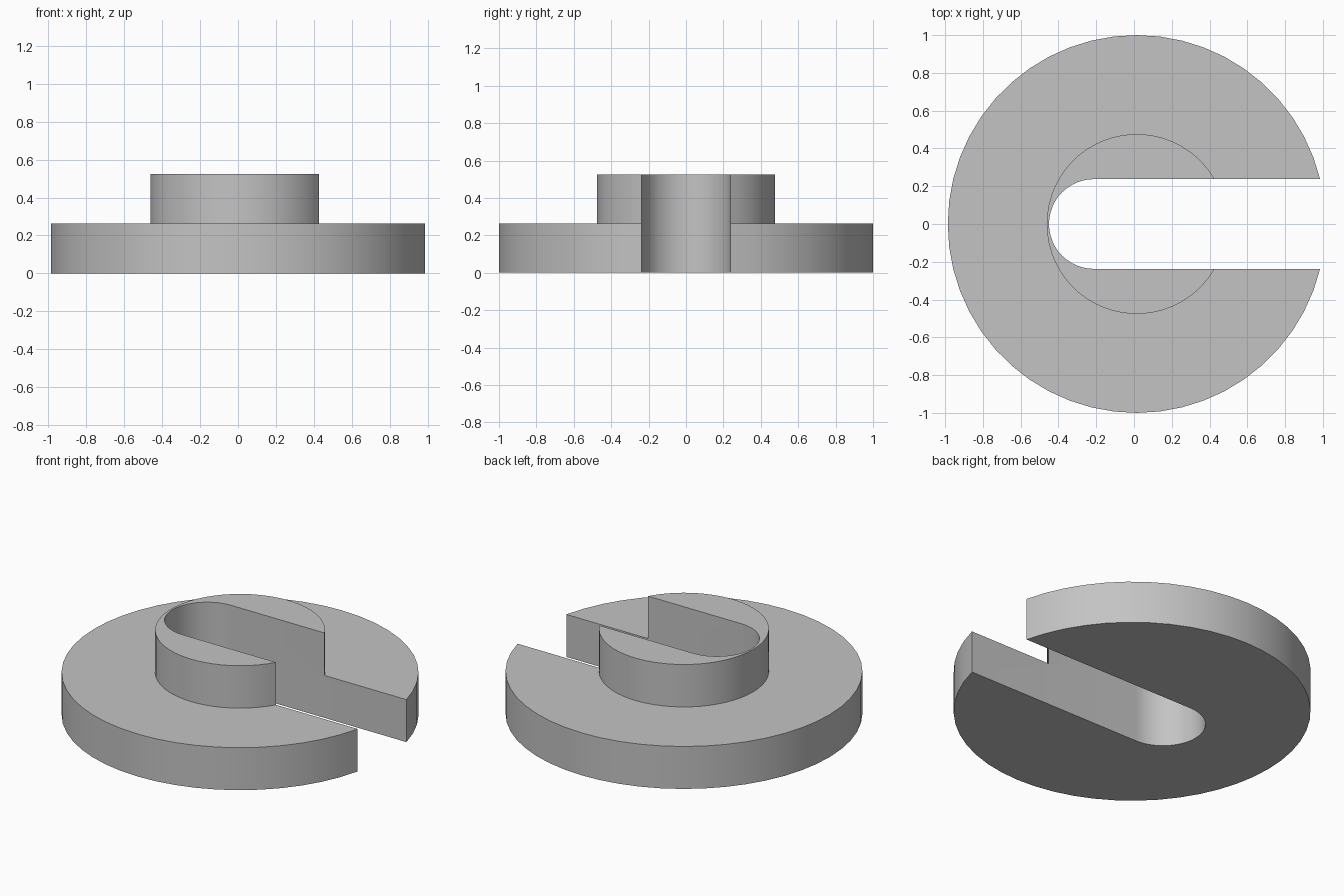
import bpy
import bmesh
from math import asin, cos, pi, radians, sin

if "Cube" in bpy.data.objects:
    bpy.data.objects.remove(bpy.data.objects["Cube"])

CENTRE_X = 0.014
FLANGE_R, HUB_R = 1.0, 0.476
SLOT_R, SLOT_X = 0.2375, -0.2125
STEP_Z, TOP_Z = 0.2625, 0.525

bm = bmesh.new()


def arc(cx, r, start, end, count, z):
    """Row of vertices along a circular arc at height z."""
    angles = [start + (end - start) * i / count for i in range(count + 1)]
    return [bm.verts.new((cx + r * cos(a), r * sin(a), z)) for a in angles]


def open_ring(r, count, z):
    """Arc that stops where the slot breaks through the circle."""
    gap = asin(SLOT_R / r)
    return arc(CENTRE_X, r, gap, 2 * pi - gap, count, z)


def wall(low, high):
    for i in range(len(low) - 1):
        bm.faces.new((low[i], low[i + 1], high[i + 1], high[i]))


# Edge rows of the flange, hub and slot
flange_low, flange_high = [open_ring(FLANGE_R, 48, z) for z in (0, STEP_Z)]
hub_low, hub_high = [open_ring(HUB_R, 48, z) for z in (STEP_Z, TOP_Z)]
slot_low, slot_high = [arc(SLOT_X, SLOT_R, 1.5 * pi, 0.5 * pi, 24, z) for z in (0, TOP_Z)]

# Curved walls
wall(flange_low, flange_high)
wall(hub_low, hub_high)
wall(slot_low, slot_high)

# Underside, flange step and hub top
bm.faces.new(flange_low + slot_low)
bm.faces.new(flange_high + hub_low[::-1])
bm.faces.new(hub_high + slot_high)

# Straight stepped sides of the slot
for ring_end, slot_end in ((-1, 0), (0, -1)):
    bm.faces.new((slot_low[slot_end], flange_low[ring_end], flange_high[ring_end],
                  hub_low[ring_end], hub_high[ring_end], slot_high[slot_end]))

bmesh.ops.recalc_face_normals(bm, faces=bm.faces)
mesh = bpy.data.meshes.new("slotted_flange")
bm.to_mesh(mesh)
bm.free()

# Plain grey finish
grey = bpy.data.materials.new("plain_grey")
grey.use_nodes = True
colour = (0.55, 0.55, 0.55, 1)
grey.diffuse_color = colour
grey.node_tree.nodes["Principled BSDF"].inputs["Base Color"].default_value = colour
mesh.materials.append(grey)

flange = bpy.data.objects.new("slotted_flange", mesh)
bpy.context.collection.objects.link(flange)
bpy.ops.object.select_all(action="DESELECT")
flange.select_set(True)
bpy.context.view_layer.objects.active = flange
bpy.ops.object.shade_smooth_by_angle(angle=radians(30))
